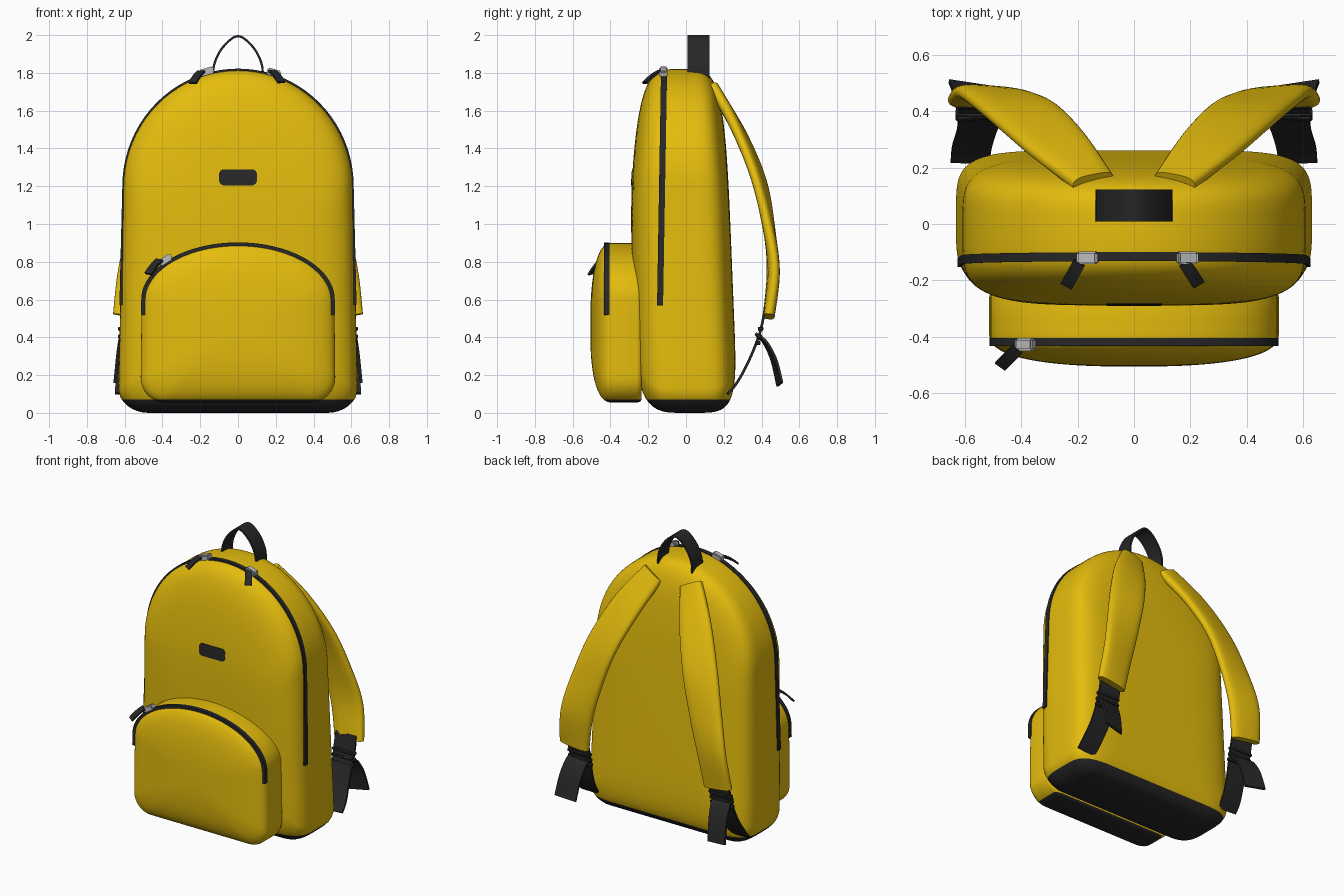
import bpy, bmesh, math
from mathutils import Vector, Matrix
from mathutils.bvhtree import BVHTree

if "Cube" in bpy.data.objects:
    bpy.data.objects.remove(bpy.data.objects["Cube"])


def material(name, rgb):
    m = bpy.data.materials.new(name)
    m.diffuse_color = (*rgb, 1)
    m.use_nodes = True
    m.node_tree.nodes["Principled BSDF"].inputs["Base Color"].default_value = m.diffuse_color
    return m


YELLOW = material("yellow_fabric", (0.78, 0.505, 0.004))
BLACK = material("black_webbing", (0.02, 0.02, 0.021))
GREY = material("grey_metal", (0.5, 0.5, 0.5))


def finish(name, bm, mats, angle=40):
    bmesh.ops.recalc_face_normals(bm, faces=bm.faces)
    me = bpy.data.meshes.new(name)
    bm.to_mesh(me)
    bm.free()
    ob = bpy.data.objects.new(name, me)
    bpy.context.collection.objects.link(ob)
    for m in mats:
        me.materials.append(m)
    bpy.ops.object.select_all(action='DESELECT')
    ob.select_set(True)
    bpy.context.view_layer.objects.active = ob
    bpy.ops.object.shade_smooth_by_angle(angle=math.radians(angle))
    return ob


def loft(rings):
    bm = bmesh.new()
    vs = [[bm.verts.new(p) for p in ring] for ring in rings]
    n = len(vs[0])
    for a, b in zip(vs, vs[1:]):
        for i in range(n):
            j = (i + 1) % n
            bm.faces.new((a[i], a[j], b[j], b[i]))
    bm.faces.new(vs[0])
    bm.faces.new(vs[-1])
    return bm


def smooth(keys, k):
    # Catmull-Rom through keys of any dimension
    out = []
    n = len(keys)
    for i in range(n - 1):
        p0, p1, p2, p3 = keys[max(i - 1, 0)], keys[i], keys[i + 1], keys[min(i + 2, n - 1)]
        for s in range(k):
            t = s / k
            out.append(tuple(0.5 * (2 * b + (c - a) * t + (2 * a - 5 * b + 4 * c - d) * t * t
                             + (3 * b - a - 3 * c + d) * t ** 3)
                             for a, b, c, d in zip(p0, p1, p2, p3)))
    return out + [keys[-1]]


def spow(v, e):
    return math.copysign(abs(v) ** e, v)


def ribbon(name, keys, thick, mat, k=6, padded=False, sx=1):
    # keys: x, y, z, width, side vector; sx=-1 mirrors
    pts = smooth(keys, k)
    if padded:
        sec = [(spow(math.cos(a), 0.6), spow(math.sin(a), 0.75))
               for a in (2 * math.pi * i / 24 for i in range(24))]
    else:
        sec = [(1, 1), (-1, 1), (-1, -1), (1, -1)]
    rings = []
    for i, p in enumerate(pts):
        T = (Vector(pts[min(i + 1, len(pts) - 1)][:3]) - Vector(pts[max(i - 1, 0)][:3])).normalized()
        S = Vector(p[4:7])
        S = (S - T * S.dot(T)).normalized()
        N = T.cross(S)
        ring = [Vector(p[:3]) + S * (u * p[3] / 2) + N * (v * thick / 2) for u, v in sec]
        rings.append([(q.x * sx, q.y, q.z) for q in ring])
    return finish(name, loft(rings), [mat])


def arch(w, zs, zt, n=40):
    return [(w * math.cos(math.pi * i / n), zs + (zt - zs) * math.sin(math.pi * i / n))
            for i in range(n + 1)]


def outline(wt, wb, z0, zs, zt, rx, rz):
    # arched top, straight sides, rounded bottom corners
    side = [(wb + (wt - wb) * t, z0 + rz + (zs - z0 - rz) * t) for t in (i / 8 for i in range(8))]
    corner = [(wb - rx + rx * math.cos(a), z0 + rz - rz * math.sin(a))
              for a in (math.pi / 2 * i / 8 for i in range(1, 9))]
    half = side[::-1] + corner + [((wb - rx) * f, z0) for f in (0.66, 0.33)]
    return arch(wt, zs, zt) + [(-x, z) for x, z in half] + [(0, z0)] + half[::-1]


def dark_base(bm, height=0.07):
    bmesh.ops.bisect_plane(bm, geom=bm.verts[:] + bm.edges[:] + bm.faces[:],
                           plane_co=(0, 0, height), plane_no=(0, 0, 1))
    for f in bm.faces:
        f.material_index = int(f.calc_center_median().z < height)


# main body: pillow-shaped loft from front to back, squarer at the back
ZC = 0.6


def y_front(z):
    return -0.262 - 0.03 * math.sin(min(z / 1.2, 1) * math.pi / 2) + max(z - 1.2, 0) * 0.03


def y_back(z):
    return 0.275 - 0.04 * z


shape = outline(0.61, 0.633, 0, 1.2, 1.82, 0.16, 0.13)
rings = []
for i in range(-29, 30):
    a = math.radians(3 * i)
    e = 0.5 if i < 0 else 0.4
    r, d = math.cos(a) ** e, spow(math.sin(a), e)
    ring = []
    for x, z in shape:
        zz = ZC + r * (z - ZC)
        f, b = y_front(zz), y_back(zz)
        ring.append((x * r, (f + b) / 2 + d * (b - f) / 2, zz))
    rings.append(ring)
bm = loft(rings)
dark_base(bm)
bmesh.ops.recalc_face_normals(bm, faces=bm.faces)
tree = BVHTree.FromBMesh(bm)
finish("main_body", bm, [YELLOW, BLACK], 60)

# front pocket: straight walls, domed front
PC = 0.45
shape = outline(0.51, 0.515, 0.055, 0.6, 0.9, 0.13, 0.13)
prof = [(0.965, -0.236), (0.99, -0.243), (1, -0.26), (1, -0.34)]
for i in range(0, 30):
    a = math.radians(3 * i)
    prof.append((math.cos(a) ** 0.8, -0.39 - 0.117 * math.sin(a) ** 0.8))
bm = loft([[(x * r, y, PC + (z - PC) * r) for x, z in shape] for r, y in prof])
dark_base(bm)
finish("front_pocket", bm, [YELLOW, BLACK], 60)


# zips: thin box-section bands along the arches
def zip_band(name, w, zs, zt, zmin, zc, y_mid, scale, half=0.016):
    legs = [(w[0] + (w[1] - w[0]) * t, zmin + (zs - zmin) * t) for t in (i / 6 for i in range(6))]
    path = legs + arch(w[1], zs, zt) + [(-x, z) for x, z in legs[::-1]]
    rings = []
    for x, z in path:
        c = Vector((0, y_mid(z), zc))
        p = Vector((x, y_mid(z), z))
        n = (p - c).normalized()
        p = c + (p - c) * scale
        h = Vector((0, half, 0))
        rings.append([p + n * 0.005 + h, p + n * 0.005 - h, p - n * 0.02 - h, p - n * 0.02 + h])
    finish(name, loft(rings), [BLACK])


zip_band("main_zip", (0.624, 0.61), 1.2, 1.82, 0.57, ZC, lambda z: -0.147 + 0.017 * z, 0.998)
zip_band("pocket_zip", (0.512, 0.51), 0.6, 0.9, 0.52, PC, lambda z: -0.42, 0.995, 0.014)

# zip sliders with fabric pulls
for name, pos, tilt, shift, end in (
        ("main_zip_left", (-0.165, -0.12, 1.808), -16, -0.03, (-0.24, -0.22, 1.745)),
        ("main_zip_right", (0.19, -0.12, 1.802), 17, -0.01, (0.23, -0.215, 1.75)),
        ("pocket_zip", (-0.385, -0.428, 0.81), -34, -0.03, (-0.475, -0.505, 0.735))):
    bm = bmesh.new()
    bmesh.ops.create_cube(bm, size=1, matrix=Matrix.Translation(pos)
                          @ Matrix.Rotation(math.radians(tilt), 4, 'Y')
                          @ Matrix.Diagonal((0.075, 0.046, 0.036, 1)))
    bmesh.ops.bevel(bm, geom=bm.edges[:], offset=0.007, segments=2, affect='EDGES')
    finish(name + "_slider", bm, [GREY])
    a, b = Vector(pos) + Vector((shift, -0.018, 0.012 + shift * 0.4)), Vector(end)
    mid = (a + b) / 2 + Vector((0, 0, 0.006))
    side = (1, -0.5 if end[0] < 0 else 0.5, 0)
    ribbon(name + "_pull", [(*p, 0.045, *side) for p in (a, mid, b)], 0.012, BLACK, 3)

# plain front patch laid on the body surface
bm = bmesh.new()
bmesh.ops.create_grid(bm, x_segments=10, y_segments=4, size=1)
for v in bm.verts:
    x, z = v.co.x * 0.1, v.co.y * 0.042
    if abs(v.co.x) > 0.99 and abs(v.co.y) > 0.99:
        x, z = x * 0.93, z * 0.85
    hit = tree.ray_cast(Vector((x, -2, 1.247 + z)), Vector((0, 1, 0)))[0]
    v.co = (x, hit.y - 0.004, hit.z)
ext = bmesh.ops.extrude_face_region(bm, geom=bm.faces[:], use_keep_orig=True)
for v in (g for g in ext["geom"] if isinstance(g, bmesh.types.BMVert)):
    v.co.y += 0.008
finish("front_patch", bm, [BLACK])

# carry handle
loop = [(-0.13, 1.77), (-0.127, 1.84), (-0.095, 1.915), (-0.045, 1.972), (0, 1.994)]
loop += [(-x, z) for x, z in loop[-2::-1]]
ribbon("carry_handle", [(x, 0.066, z, 0.115, 0, 1, 0) for x, z in loop], 0.012, BLACK)

# shoulder straps with webbing, buckle and loose tail
for sx, label in ((1, "right"), (-1, "left")):
    ribbon(label + "_shoulder_strap", [
        (0.145, 0.15, 1.71, 0.16, 0.8, -0.2, 0.45),
        (0.265, 0.275, 1.5, 0.22, 0.85, -0.28, 0.4),
        (0.375, 0.38, 1.25, 0.24, 0.9, -0.25, 0.32),
        (0.455, 0.435, 1.0, 0.235, 0.95, -0.1, 0.25),
        (0.52, 0.462, 0.75, 0.23, 1, 0.08, 0.1),
        (0.555, 0.438, 0.51, 0.215, 1, 0.03, 0.05)], 0.063, YELLOW, 8, True, sx)
    ribbon(label + "_lower_webbing", [
        (0.545, 0.42, 0.56, 0.16, 1, 0, 0), (0.545, 0.39, 0.42, 0.16, 1, 0, 0),
        (0.56, 0.33, 0.27, 0.14, 1, 0, 0), (0.577, 0.27, 0.16, 0.14, 1, 0, 0),
        (0.582, 0.22, 0.10, 0.14, 1, 0, 0)], 0.014, BLACK, 6, False, sx)
    for z, y in ((0.445, 0.395), (0.405, 0.388), (0.37, 0.38)):
        bm = bmesh.new()
        bmesh.ops.create_cube(bm, size=1, matrix=Matrix.Translation((0.547 * sx, y, z))
                              @ Matrix.Diagonal((0.175, 0.03, 0.022, 1)))
        bmesh.ops.bevel(bm, geom=bm.edges[:], offset=0.005, segments=1, affect='EDGES')
        finish(label + "_buckle_bar", bm, [BLACK])
    ribbon(label + "_loose_tail", [
        (0.55, 0.375, 0.41, 0.15, 1, 0.1, 0), (0.56, 0.42, 0.37, 0.15, 1, 0.12, 0),
        (0.572, 0.465, 0.28, 0.15, 1, 0.16, 0), (0.585, 0.497, 0.15, 0.15, 1, 0.18, 0)],
        0.014, BLACK, 6, False, sx)
